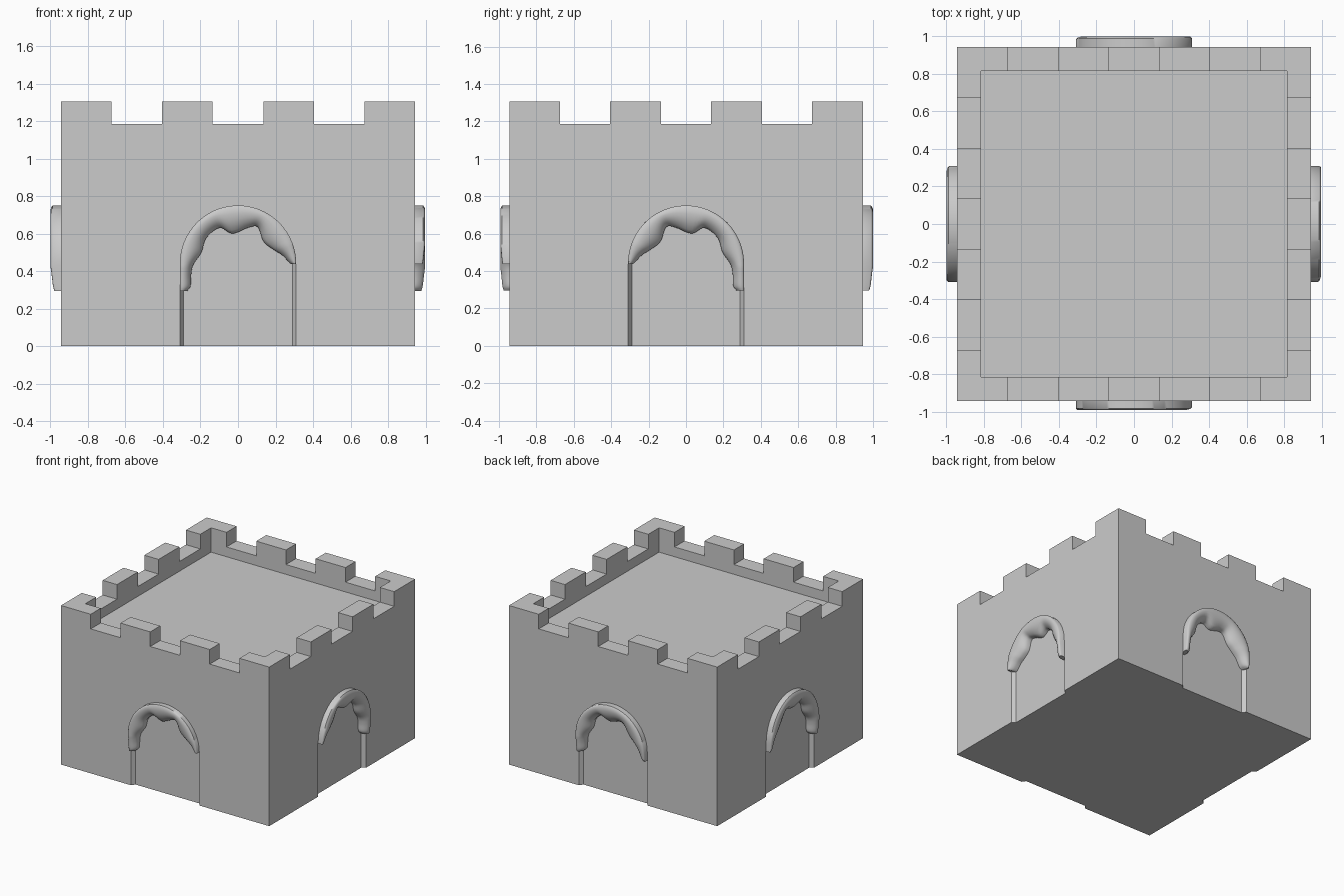
import bpy, bmesh, math
from mathutils import Matrix, Vector

if "Cube" in bpy.data.objects:
    bpy.data.objects.remove(bpy.data.objects["Cube"])

H = 0.945      # half width of the tower
TOP = 1.305    # merlon top
SILL = 1.185   # crenel bottom
FLOOR = 1.105  # roof floor
INNER = 0.815  # inside of the parapet
SPRING, R = 0.44, 0.31  # arch springing height and radius
DEPTH = 0.03   # door recess


def new_object(name, bm):
    bmesh.ops.recalc_face_normals(bm, faces=bm.faces)
    me = bpy.data.meshes.new(name)
    bm.to_mesh(me)
    bm.free()
    ob = bpy.data.objects.new(name, me)
    bpy.context.collection.objects.link(ob)
    return ob


def box(name, lo, hi):
    bm = bmesh.new()
    bmesh.ops.create_cube(bm, size=1)
    for v in bm.verts:
        v.co = [(l + h) / 2 + c * (h - l) for l, h, c in zip(lo, hi, v.co)]
    return new_object(name, bm)


def cut(target, cutter):
    m = target.modifiers.new("cut", 'BOOLEAN')
    m.operation, m.solver, m.object = 'DIFFERENCE', 'EXACT', cutter
    bpy.context.view_layer.objects.active = target
    bpy.ops.object.modifier_apply(modifier=m.name)
    bpy.data.objects.remove(cutter)


def loft(bm, rings):
    rows = [[bm.verts.new(p) for p in ring] for ring in rings]
    n = len(rows[0])
    for a, b in zip(rows, rows[1:]):
        for i in range(n):
            j = (i + 1) % n
            bm.faces.new((a[i], a[j], b[j], b[i]))
    bm.faces.new(rows[0])
    bm.faces.new(rows[-1])


def turn(ob, k):
    ob.data.transform(Matrix.Rotation(math.radians(90 * k), 4, 'Z'))


def door_cutter():
    def ring(r, y):
        arc = [(r * math.cos(math.pi * i / 24), y, SPRING + r * math.sin(math.pi * i / 24))
               for i in range(25)]
        return [(r, y, -0.1)] + arc + [(-r, y, -0.1)]
    bm = bmesh.new()
    loft(bm, [ring(0.29, -H + DEPTH), ring(0.3167, -H - 0.01)])
    return new_object("door_cutter", bm)


def smooth_path(pts, sub=5):
    p = [Vector(q) for q in pts]
    p = [2 * p[0] - p[1]] + p + [2 * p[-1] - p[-2]]
    out = []
    for i in range(1, len(p) - 2):
        a, b, c, d = p[i - 1:i + 3]
        for s in range(sub):
            t = s / sub
            out.append(0.5 * (2 * b + (c - a) * t + (2 * a - 5 * b + 4 * c - d) * t * t
                              + (3 * b - a - 3 * c + d) * t ** 3))
    return out + [p[-2]]


def arch_trim(name, inner_pts, bulge):
    section = [(0, 0.8), (0.1, 0.97), (0.3, 1.0), (0.5, 0.92), (0.7, 0.7), (0.88, 0.35), (1, 0)]
    path = smooth_path(inner_pts)
    rings = []
    for i, q in enumerate(path):
        d = Vector((q.x, max(0, q.y - SPRING)))
        outer = d.normalized() * R + Vector((0, min(q.y, SPRING)))
        s = i / (len(path) - 1)
        p = bulge * (0.62 + 0.38 * min(1, 5 * min(s, 1 - s)))
        ring = [(outer.x, -H + DEPTH + 0.005, outer.y)]
        for t, f in section:
            c = outer.lerp(q, t)
            ring.append((c.x, -H - p * f, c.y))
        ring.append((q.x, -H + DEPTH + 0.005, q.y))
        rings.append(ring)
    bm = bmesh.new()
    loft(bm, rings)
    ob = new_object(name, bm)
    return ob


# Tower block with recessed roof and battlements
tower = box("tower_walls", (-H, -H, 0), (H, H, TOP))
cut(tower, box("c", (-INNER, -INNER, FLOOR), (INNER, INNER, 2)))
for c in (-0.54, 0, 0.54):
    cut(tower, box("c", (c - 0.135, -2, SILL), (c + 0.135, 2, 2)))
    cut(tower, box("c", (-2, c - 0.135, SILL), (2, c + 0.135, 2)))

# Shallow arched doors on all four walls
for k in range(4):
    c = door_cutter()
    turn(c, k)
    cut(tower, c)

# Dripping drapes over the arches: lower edge of each drape
left = [(-0.27, 0.295), (-0.253, 0.32), (-0.25, 0.38), (-0.238, 0.435), (-0.195, 0.5),
        (-0.17, 0.575), (-0.1, 0.63), (-0.03, 0.6)]
front_edge = left + [(0.05, 0.63), (0.105, 0.635), (0.135, 0.56), (0.18, 0.52),
                     (0.235, 0.485), (0.28, 0.44), (0.3, 0.44)]
back_edge = left + [(0.05, 0.62), (0.1, 0.61), (0.14, 0.54), (0.18, 0.5),
                    (0.23, 0.45), (0.265, 0.39), (0.29, 0.37)]


def flip(edge):
    return [(-x, z) for x, z in reversed(edge)]


drapes = [("front", front_edge, 0.048), ("right", flip(front_edge), 0.053),
          ("back", back_edge, 0.055), ("left", flip(back_edge), 0.055)]
for k, (side, edge, bulge) in enumerate(drapes):
    ob = arch_trim(side + "_arch_drape", edge, bulge)
    turn(ob, k)
    bpy.ops.object.select_all(action='DESELECT')
    ob.select_set(True)
    bpy.context.view_layer.objects.active = ob
    bpy.ops.object.shade_smooth_by_angle(angle=math.radians(50))
